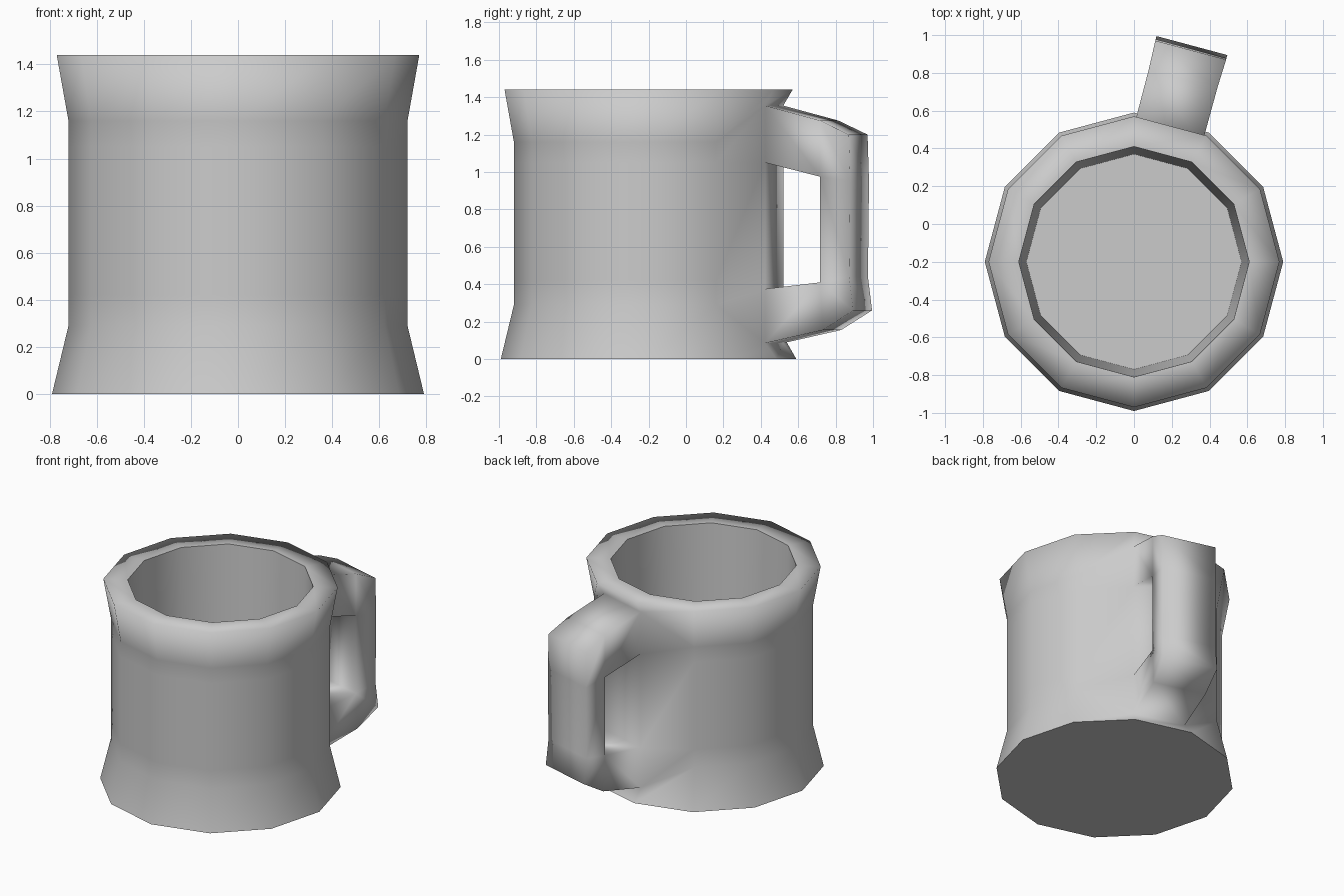
import bpy, bmesh
from math import cos, sin, radians

if "Cube" in bpy.data.objects:
    bpy.data.objects.remove(bpy.data.objects["Cube"])

SIDES, CY = 12, -0.2
bm = bmesh.new()

# Rings from base up the outside, over the rim, down to the inner floor
profile = [(0.79, 0), (0.72, 0.29), (0.72, 0.42), (0.72, 1.05), (0.72, 1.16),
           (0.77, 1.44), (0.61, 1.44), (0.57, 0.15)]
# the two columns beside the handle take the heights of its roots
handle_z = {1: 0.085, 2: 0.375, 3: 1.05, 4: 1.355}

rings = []
for k, (r, z) in enumerate(profile):
    ring = []
    for i in range(SIDES):
        a = radians(30 * i)
        h = handle_z.get(k, z) if i in (2, 3) else z
        ring.append(bm.verts.new((r * cos(a), CY + r * sin(a), h)))
    rings.append(ring)

# Cup walls, open where the handle joins
for k in range(len(rings) - 1):
    for i in range(SIDES):
        if i == 2 and k in (1, 3):
            continue
        j = (i + 1) % SIDES
        bm.faces.new((rings[k][i], rings[k][j], rings[k + 1][j], rings[k + 1][i]))
flat = [bm.faces.new(rings[0]), bm.faces.new(rings[-1])]

# Handle: side outlines as (distance from the cup axis, height)
outer = [(1.0, 1.275), (1.16, 1.2), (1.168, 0.95), (1.162, 0.44), (1.185, 0.26), (1.015, 0.155)]
inner = [(1.0, 0.975), (1.0, 0.41)]
a = radians(75)


def side_verts(points, s):
    out = []
    for r, z in points:
        t = s * (0.188 if r < 1.1 else 0.194)
        out.append(bm.verts.new((r * cos(a) + t * sin(a), CY + r * sin(a) - t * cos(a), z)))
    return out


chains = []
for col, s in ((2, 1), (3, -1)):
    o, n = side_verts(outer, s), side_verts(inner, s)
    lo, li, ui, uo = (rings[k][col] for k in (1, 2, 3, 4))
    for f in ((uo, o[0], n[0], ui), (o[0], o[1], o[2], n[0]), (n[0], o[2], o[3], n[1]),
              (n[1], o[3], o[4], o[5]), (n[1], o[5], lo, li)):
        bm.faces.new(f)
    chains.append(([uo] + o + [lo], [ui] + n + [li]))
for p, q in zip(chains[0], chains[1]):
    for i in range(len(p) - 1):
        bm.faces.new((p[i], p[i + 1], q[i + 1], q[i]))

# Smooth shading with flat base and floor and a crisp inner rim
bmesh.ops.recalc_face_normals(bm, faces=bm.faces[:])
for f in bm.faces:
    f.smooth = f not in flat
for i in range(SIDES):
    bm.edges.get((rings[6][i], rings[6][(i + 1) % SIDES])).smooth = False

me = bpy.data.meshes.new("mug")
bm.to_mesh(me)
bm.free()
bpy.context.collection.objects.link(bpy.data.objects.new("mug", me))
